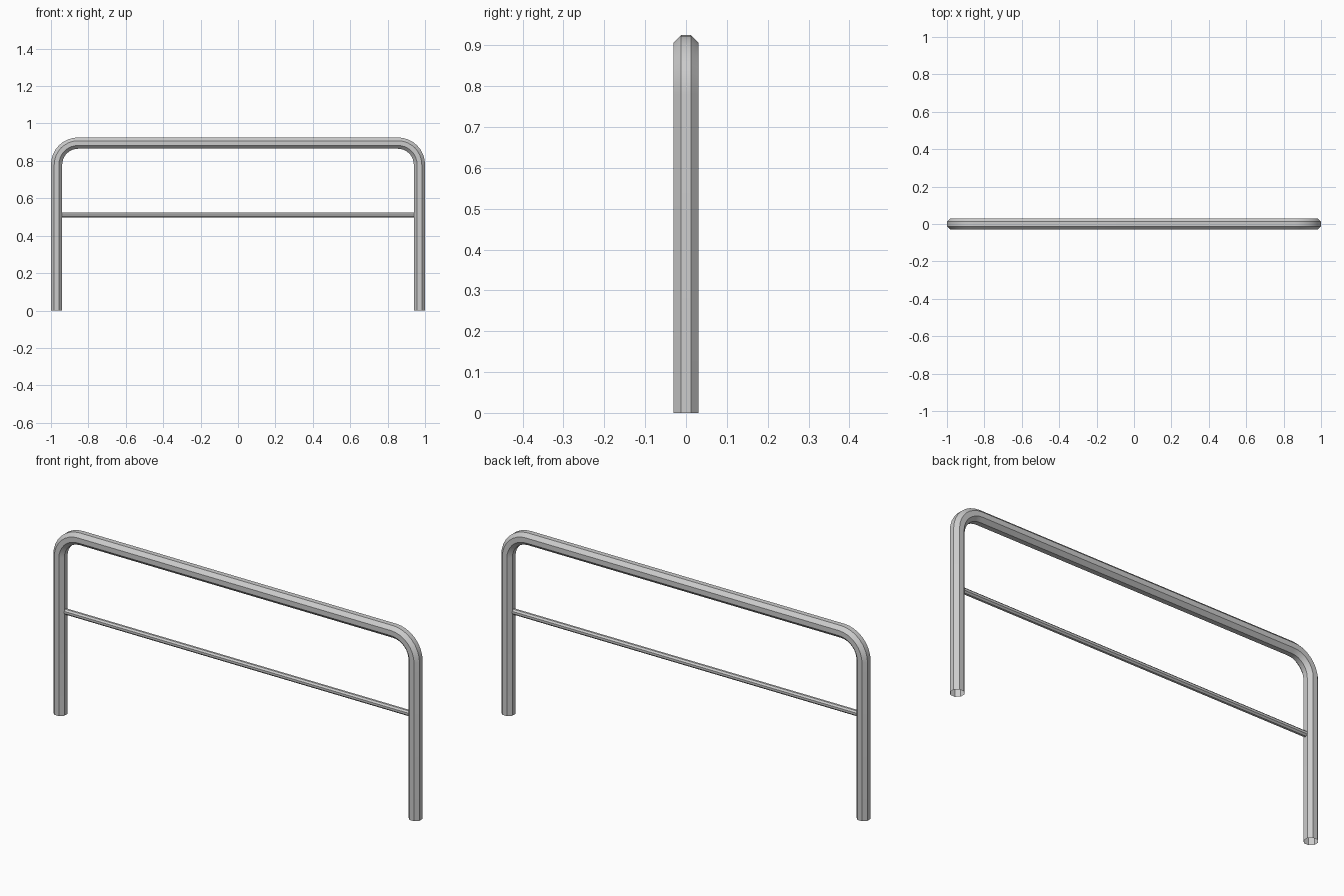
import bpy, bmesh, math
from mathutils import Vector

if "Cube" in bpy.data.objects:
    bpy.data.objects.remove(bpy.data.objects["Cube"])

SIDES = 8


def tube(name, path, apothem):
    """Sweep a flat-sided octagon along a path lying in the XZ plane (open ends)."""
    bm = bmesh.new()
    radius = apothem / math.cos(math.pi / SIDES)
    rings = []
    for i, p in enumerate(path):
        a, b = path[max(i - 1, 0)], path[min(i + 1, len(path) - 1)]
        t_in = (p - a).normalized() if i else (b - p).normalized()
        t_out = (b - p).normalized() if i < len(path) - 1 else t_in
        t = (t_in + t_out).normalized()
        stretch = 1 / max(t.dot(t_in), 0.5)      # mitre correction
        n = Vector((-t.z, 0, t.x))
        ring = []
        for k in range(SIDES):
            ang = 2 * math.pi * (k + 0.5) / SIDES
            off = n * math.cos(ang) * radius * stretch
            off.y = math.sin(ang) * radius
            ring.append(bm.verts.new(p + off))
        rings.append(ring)
    for r0, r1 in zip(rings, rings[1:]):
        for k in range(SIDES):
            j = (k + 1) % SIDES
            bm.faces.new((r0[k], r0[j], r1[j], r1[k]))
    bmesh.ops.recalc_face_normals(bm, faces=bm.faces)
    mesh = bpy.data.meshes.new(name)
    bm.to_mesh(mesh)
    bm.free()
    ob = bpy.data.objects.new(name, mesh)
    bpy.context.collection.objects.link(ob)
    bpy.ops.object.select_all(action='DESELECT')
    bpy.context.view_layer.objects.active = ob
    ob.select_set(True)
    bpy.ops.object.shade_smooth_by_angle(angle=math.radians(30))
    return ob


# main hoop: two legs, rounded corners and top rail
X, TOP, BEND, STEPS = 0.97, 0.895, 0.115, 8
left = [Vector((-X, 0, 0))]
for i in range(STEPS + 1):
    a = math.pi - i * math.pi / 2 / STEPS
    left.append(Vector((-X + BEND + BEND * math.cos(a), 0,
                        TOP - BEND + BEND * math.sin(a))))
right = [Vector((-p.x, 0, p.z)) for p in reversed(left)]
tube("hoop_frame", left + right, 0.03)

# thin middle rail between the legs
tube("middle_rail", [Vector((-0.945, 0, 0.51)), Vector((0.945, 0, 0.51))], 0.013)
